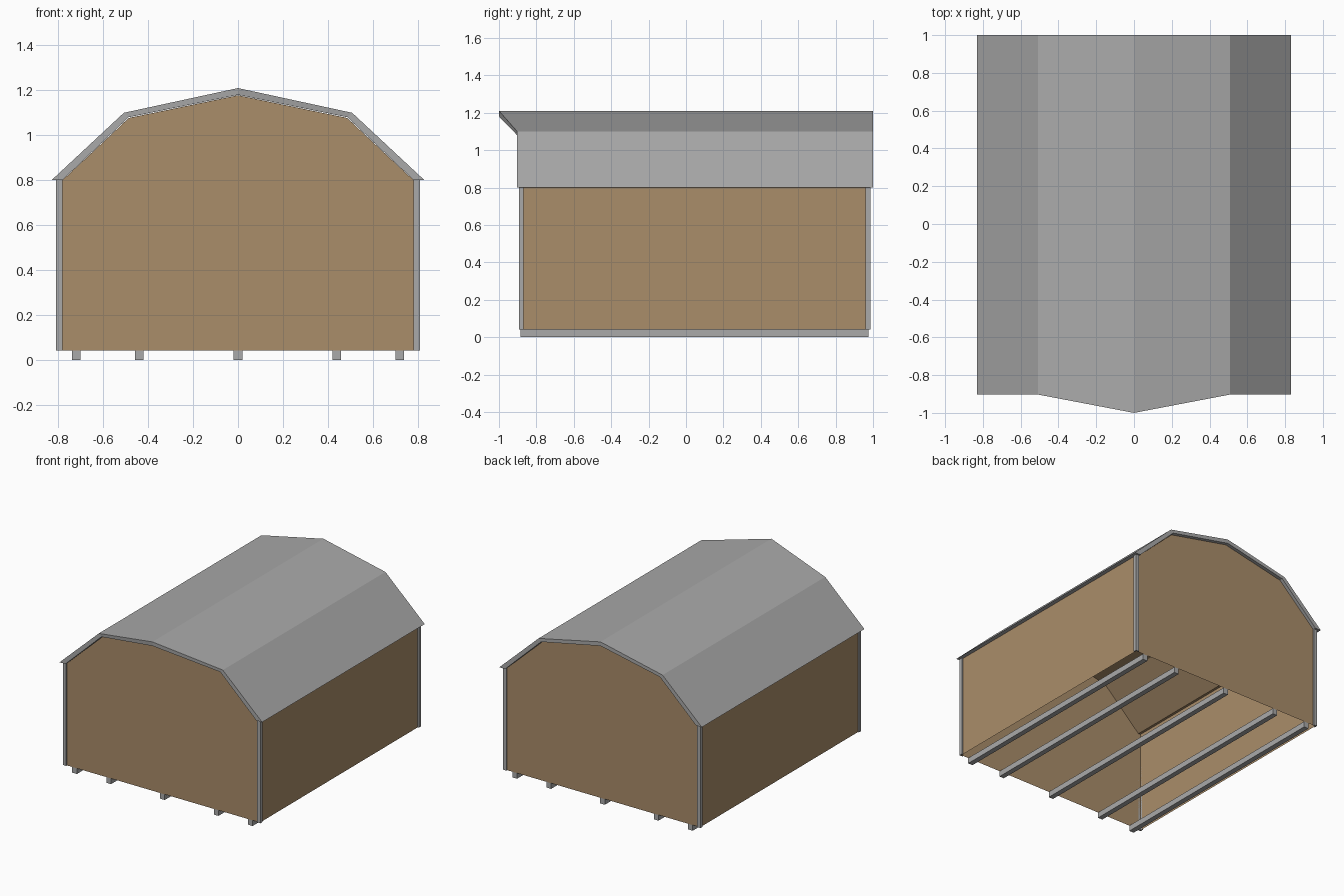
import bpy, bmesh

if "Cube" in bpy.data.objects:
    bpy.data.objects.remove(bpy.data.objects["Cube"])


def material(name, rgb):
    m = bpy.data.materials.new(name)
    m.diffuse_color = (*rgb, 1)
    m.use_nodes = True
    m.node_tree.nodes["Principled BSDF"].inputs["Base Color"].default_value = m.diffuse_color
    return m


GREY = material("grey_metal", (0.40, 0.40, 0.40))
BROWN = material("brown_wood", (0.40, 0.266, 0.144))


def finish(name, bm, mat, recalc=True):
    if recalc:
        bmesh.ops.recalc_face_normals(bm, faces=bm.faces)
    me = bpy.data.meshes.new(name)
    bm.to_mesh(me)
    bm.free()
    me.materials.append(mat)
    ob = bpy.data.objects.new(name, me)
    bpy.context.collection.objects.link(ob)
    return ob


def box(name, x, y, z, mat):
    bm = bmesh.new()
    bmesh.ops.create_cube(bm, size=1)
    for v in bm.verts:
        v.co = [r[0] + (c + 0.5) * (r[1] - r[0]) for c, r in zip(v.co, (x, y, z))]
    return finish(name, bm, mat)


def mirrored(half):
    # half profile from the left side up to the ridge, completed on the right
    return half + [(-x, z) for x, z in reversed(half[:-1])]


# Walls: gambrel shell with an open bottom
W, Y0, Y1, ZB, ZT = 0.80, -0.885, 0.977, 0.042, 0.80
bm = bmesh.new()
prof = mirrored([(-W, ZB), (-W, ZT - 0.001), (-0.782, ZT - 0.001),
                 (-0.486, 1.077), (0, 1.178)])
front = [bm.verts.new((x, Y0, z)) for x, z in prof]
back = [bm.verts.new((x, Y1, z)) for x, z in prof]
bm.faces.new(front)
bm.faces.new(back)
for i in range(len(prof) - 1):
    bm.faces.new((front[i], front[i + 1], back[i + 1], back[i]))
finish("wall_shell", bm, BROWN)

# Roof: thick gambrel band, front overhang peaks at the ridge
outer = mirrored([(-0.83, ZT), (-0.508, 1.10), (0, 1.21)])
inner = mirrored([(-0.782, ZT), (-0.487, 1.08), (0, 1.18)])
bm = bmesh.new()
rows = []
for pts in (outer, inner):
    f = [bm.verts.new((x, -1.0 if x == 0 else -0.903, z)) for x, z in pts]
    b = [bm.verts.new((x, 1.0, z)) for x, z in pts]
    rows += [f, b]
of, ob_, nf, nb = rows
for i in range(4):
    for p, q in ((of, ob_), (ob_, nb), (nb, nf), (nf, of)):
        bm.faces.new((p[i], p[i + 1], q[i + 1], q[i]))
for i in (0, 4):
    bm.faces.new((of[i], ob_[i], nb[i], nf[i]))
finish("roof", bm, GREY)

# Corner trim: two thin boards wrapping each outside corner
T = 0.009
for sx, side in ((-1, "left"), (1, "right")):
    for yw, sy, end in ((Y0, -1, "front"), (Y1, 1, "back")):
        xs = sorted((sx * 0.782, sx * (W + T)))
        ys = sorted((yw, yw + sy * T))
        box(f"{end}_{side}_end_trim", xs, ys, (ZB, ZT), GREY)
        xs = sorted((sx * W, sx * (W + T)))
        ys = sorted((yw - sy * 0.016, yw))
        box(f"{end}_{side}_side_trim", xs, ys, (ZB, ZT), GREY)

# Floor runners
for i, x in enumerate((-0.72, -0.44, 0, 0.44, 0.72)):
    box(f"runner_{i + 1}", (x - 0.019, x + 0.019), (Y0, Y1), (0, ZB), GREY)
